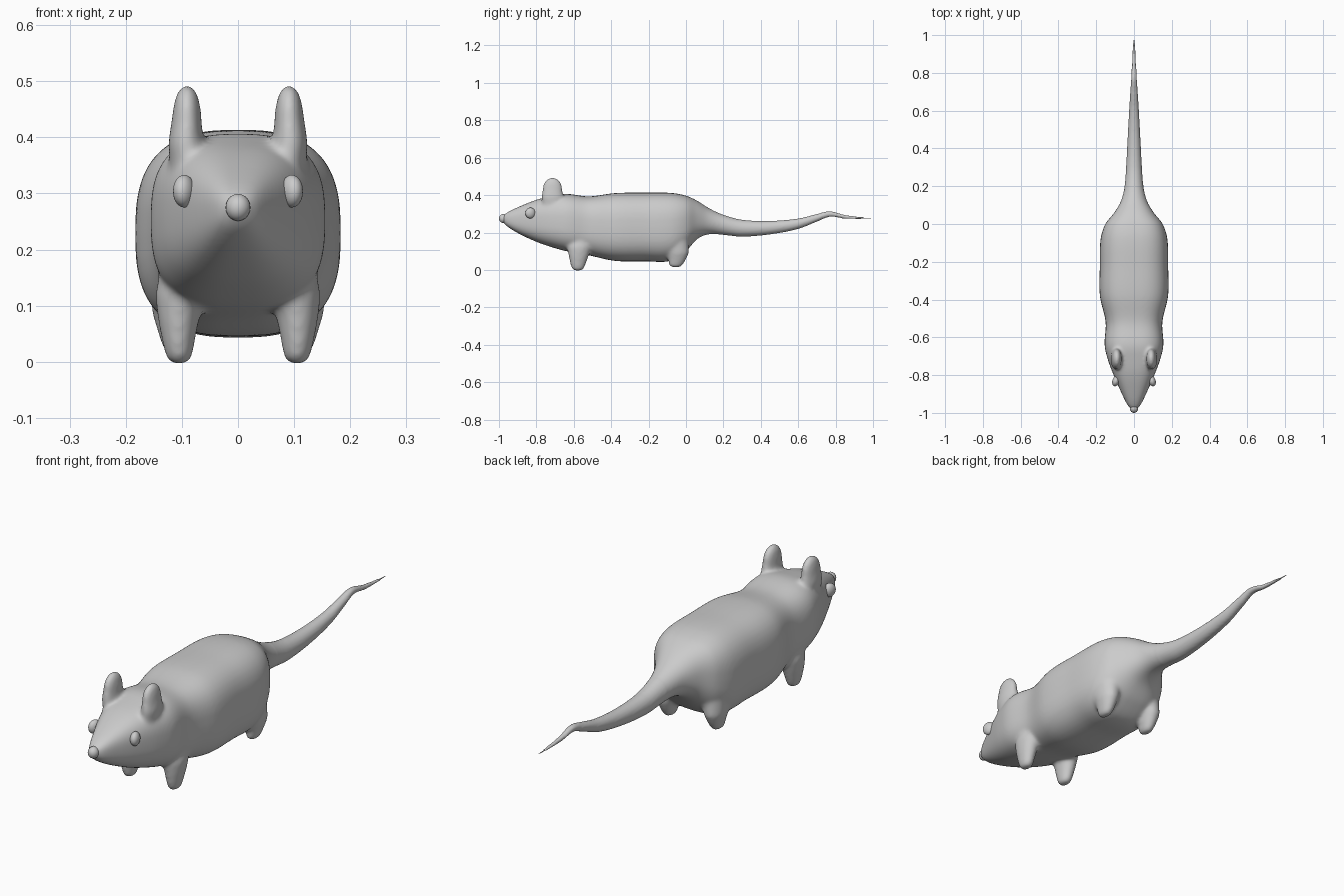
import bpy, bmesh, math
from mathutils import Vector, Matrix

if "Cube" in bpy.data.objects:
    bpy.data.objects.remove(bpy.data.objects["Cube"])

# y, top z, bottom z, half width along the body, from snout to tail tip
PROFILE = [
    (-0.985, .285, .262, .012), (-0.96, .305, .235, .034), (-0.90, .335, .197, .064),
    (-0.80, .375, .150, .108), (-0.72, .395, .122, .138), (-0.64, .407, .100, .156),
    (-0.52, .393, .078, .150), (-0.38, .411, .048, .181), (-0.22, .413, .046, .181),
    (-0.08, .412, .048, .177), (0.00, .397, .100, .152), (0.06, .370, .165, .105),
    (0.12, .332, .190, .070), (0.20, .295, .187, .050), (0.30, .268, .178, .042),
    (0.45, .262, .190, .034), (0.60, .275, .219, .026), (0.70, .299, .258, .020),
    (0.77, .314, .284, .015), (0.85, .294, .274, .011), (1.00, .277, .270, .004)]


def interpolate(rows, steps):
    """Smooth curve through rows, with the first column as parameter."""
    out = []
    vs = [Vector(r) for r in rows]

    def slope(i):
        a, b = max(i - 1, 0), min(i + 1, len(vs) - 1)
        return (vs[b] - vs[a]) / (vs[b][0] - vs[a][0])
    for i in range(len(vs) - 1):
        p, q = vs[i], vs[i + 1]
        h = q[0] - p[0]
        for s in range(steps):
            t = s / steps
            out.append(p * (2*t**3 - 3*t**2 + 1) + slope(i) * h * (t**3 - 2*t**2 + t)
                       + q * (3*t**2 - 2*t**3) + slope(i + 1) * h * (t**3 - t**2))
    return out + [vs[-1]]


def skin(bm, rings):
    loops = [[bm.verts.new(p) for p in ring] for ring in rings]
    n = len(loops[0])
    for a, b in zip(loops, loops[1:]):
        for i in range(n):
            bm.faces.new((a[i], a[(i + 1) % n], b[(i + 1) % n], b[i]))
    bm.faces.new(loops[0][::-1])
    bm.faces.new(loops[-1])


def spow(v, e):
    return math.copysign(abs(v) ** e, v)


def body_ring(y, top, bottom, half, n=40):
    e = 2 / (2.75 if y < 0 else max(2, 2.75 - 5 * y))
    c, h = (top + bottom) / 2, (top - bottom) / 2
    angles = [2 * math.pi * i / n for i in range(n)]
    return [(half * spow(math.cos(a), e), y, c + h * spow(math.sin(a), e)) for a in angles]


def limb(bm, rows, side, n=24):
    """Rows of x, y, z, x radius, y radius."""
    skin(bm, [[(side * (x + rx * math.cos(2 * math.pi * i / n)),
                y + ry * math.sin(2 * math.pi * i / n), z) for i in range(n)]
              for x, y, z, rx, ry in rows])


def ball(name, loc, radii, tilt=0):
    bpy.ops.mesh.primitive_uv_sphere_add(segments=24, ring_count=16, radius=1,
                                         location=loc, rotation=(0, 0, tilt))
    o = bpy.context.object
    o.name = name
    o.scale = radii
    bpy.ops.object.shade_smooth()
    return o


# Body and tail, one continuous loft
bm = bmesh.new()
skin(bm, [body_ring(*v) for v in interpolate(PROFILE, 5)])

FRONT_LEG = [(.105, -.578, -.004, .014, .022), (.105, -.578, .008, .024, .034),
             (.106, -.577, .035, .029, .043), (.106, -.574, .075, .037, .054),
             (.102, -.570, .12, .046, .066), (.09, -.56, .2, .04, .06)]
BACK_LEG = [(.112, -.055, .013, .012, .022), (.112, -.055, .024, .022, .036),
            (.112, -.048, .05, .030, .046), (.112, -.045, .09, .042, .062),
            (.105, -.055, .15, .052, .070), (.09, -.07, .23, .05, .06)]
EAR = [(.09, -.71, .32, .028, .055), (.093, -.714, .39, .032, .060),
       (.092, -.714, .42, .028, .055), (.091, -.714, .45, .025, .052),
       (.091, -.714, .472, .021, .043), (.091, -.714, .486, .014, .029),
       (.091, -.714, .493, .006, .012)]

# Legs and ears, mirrored
for side in (-1, 1):
    for rows in (FRONT_LEG, BACK_LEG, EAR):
        limb(bm, rows, side)
bmesh.ops.recalc_face_normals(bm, faces=bm.faces)
mesh = bpy.data.meshes.new("body")
bm.to_mesh(mesh)
bm.free()
body = bpy.data.objects.new("body", mesh)
bpy.context.collection.objects.link(body)

# Fuse the parts into one skin, then soften the joins on body but not the tail
mod = body.modifiers.new("fuse", 'REMESH')
mod.mode = 'VOXEL'
mod.voxel_size = 0.006
fused = bpy.data.meshes.new_from_object(body.evaluated_get(bpy.context.evaluated_depsgraph_get()))
body.modifiers.clear()
bm = bmesh.new()
bm.from_mesh(fused)
for i in range(14):
    limit = 1.1 if i < 2 else 0.2
    bmesh.ops.smooth_vert(bm, verts=[v for v in bm.verts if v.co.y < limit], factor=0.5,
                          use_axis_x=True, use_axis_y=True, use_axis_z=True)
for f in bm.faces:
    f.smooth = True
bm.to_mesh(fused)
bm.free()
body.data = fused

# Nose and eyes
ball("nose", (0, -.977, .275), (.022, .023, .024))
for side, label in ((-1, "right"), (1, "left")):
    ball("eye_" + label, (side * .096, -.832, .304), (.019, .028, .029), side * .3)
